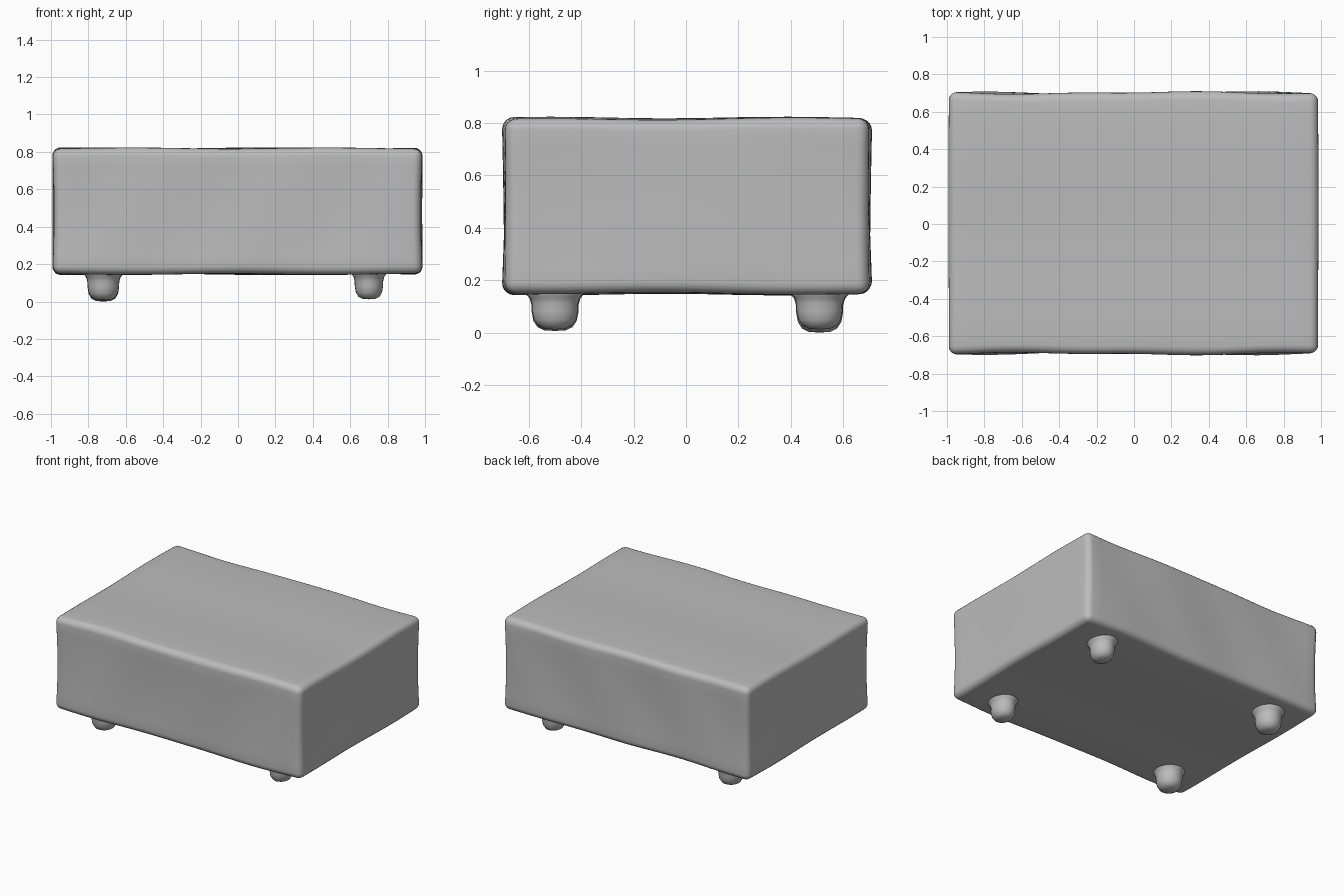
import bpy, bmesh
from math import sin, cos, pi
from mathutils import Vector

cube = bpy.data.objects.get("Cube")
if cube:
    bpy.data.objects.remove(cube, do_unlink=True)

grey = bpy.data.materials.new("plain_grey")
grey.use_nodes = True
grey.diffuse_color = (0.5, 0.5, 0.5, 1)
grey.node_tree.nodes["Principled BSDF"].inputs["Base Color"].default_value = (0.5, 0.5, 0.5, 1)


def finish(bm, name):
    bmesh.ops.recalc_face_normals(bm, faces=bm.faces)
    mesh = bpy.data.meshes.new(name)
    bm.to_mesh(mesh)
    bm.free()
    mesh.materials.append(grey)
    mesh.shade_smooth()
    obj = bpy.data.objects.new(name, mesh)
    bpy.context.collection.objects.link(obj)
    return obj


# Body: rounded box, sliced into a grid and softly warped
half = Vector((0.99, 0.7, 0.335))
centre = Vector((-0.003, 0.004, 0.483))
bm = bmesh.new()
bmesh.ops.create_cube(bm, size=2)
bmesh.ops.scale(bm, vec=half, verts=bm.verts)
bmesh.ops.bevel(bm, geom=bm.edges[:], offset=0.045, segments=5, profile=0.5, affect='EDGES')
for axis, cuts in enumerate((28, 20, 10)):
    normal = Vector([float(i == axis) for i in range(3)])
    for k in range(1, cuts):
        d = (2 * k / cuts - 1) * (half[axis] - 0.045)
        bmesh.ops.bisect_plane(bm, geom=bm.verts[:] + bm.edges[:] + bm.faces[:],
                               plane_co=normal * d, plane_no=normal)
for v in bm.verts:
    x, y, z = v.co
    u, w, t = x / half.x, y / half.y, z / half.z
    # Sides draw in slightly at mid height, and every face ripples gently
    pinch = 0.006 * (1 - t * t)
    v.co.x += u * (0.004 * sin(5 * y + 1) * cos(4 * z) - pinch)
    v.co.y += w * (0.005 * sin(4 * x + 2 * z) + 0.003 * sin(9 * x - 6 * z) - pinch)
    v.co.z += t * (0.003 * sin(6 * x + 2 * y) + 0.003 * sin(7 * y - 1))
    v.co += centre
finish(bm, "body")


# Feet: rounded knobs flaring into the underside
def foot(name, x, y, rx, ry, base):
    profile = [(0, 0), (0.45, 0.003), (0.72, 0.015), (0.9, 0.04), (0.97, 0.075),
               (0.98, 0.105), (1.06, 0.13), (1.25, 0.15), (1.25, 0.18), (0, 0.18)]
    bm = bmesh.new()
    verts = [bm.verts.new((r, 0, h)) for r, h in profile]
    edges = [bm.edges.new(pair) for pair in zip(verts, verts[1:])]
    bmesh.ops.spin(bm, geom=verts + edges, cent=(0, 0, 0), axis=(0, 0, 1),
                   angle=2 * pi, steps=24, use_duplicate=False)
    bmesh.ops.remove_doubles(bm, verts=bm.verts, dist=0.0005)
    for v in bm.verts:
        v.co.x, v.co.y = x + v.co.x * rx, y + v.co.y * ry
        v.co.z += base * (1 - v.co.z / 0.18)
    finish(bm, name)


for end, y in (("front", -0.5), ("back", 0.51)):
    foot(end + "_right_foot", -0.72, y, 0.087, 0.092, 0.006 if end == "front" else 0.0)
    foot(end + "_left_foot", 0.7, y, 0.078, 0.09, 0.012)
